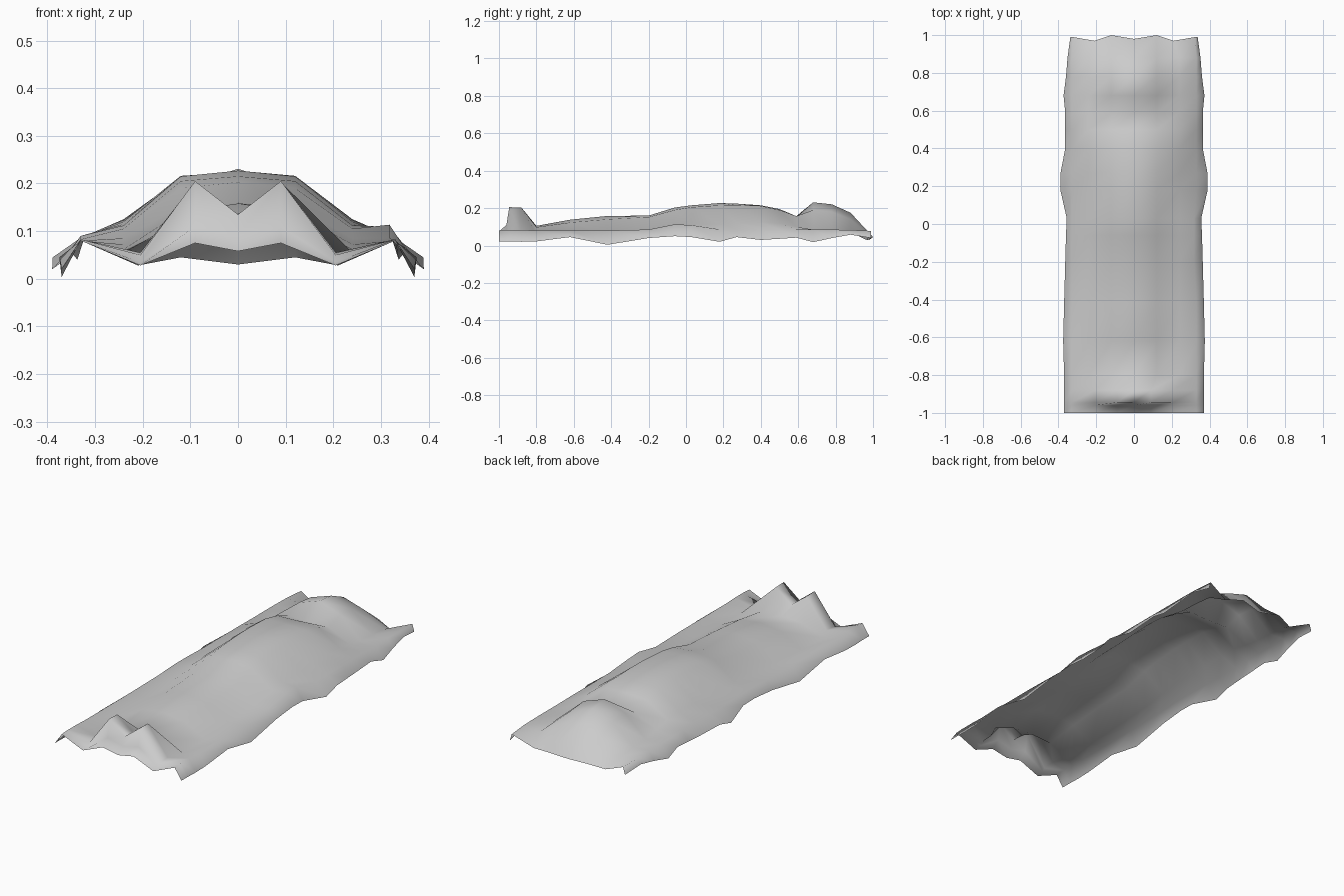
import bpy, bmesh

cloth = bpy.data.materials.new("grey cloth")
cloth.diffuse_color = (0.6, 0.6, 0.6, 1)

# Cross-sections of the draped sheet, front (feet) to back (head):
# y, heights at the four inner columns, then hem x and hem z
SECTIONS = [
    (-1.00, .058, .075, .028, .080, .370, .022),
    (-0.96, .090, .110, .035, .083, .370, .022),
    (-0.945, .135, .205, .050, .083, .370, .022),
    (-0.88, .135, .203, .055, .083, .370, .020),
    (-0.80, .105, .098, .055, .080, .370, .022),
    (-0.62, .138, .123, .062, .080, .375, .045),
    (-0.42, .158, .140, .072, .080, .370, .004),
    (-0.20, .160, .152, .085, .083, .364, .040),
    (-0.06, .203, .190, .105, .090, .360, .050),
    (0.03, .215, .205, .112, .090, .356, .045),
    (0.18, .227, .215, .115, .086, .390, .020),
    (0.27, .224, .216, .120, .086, .389, .045),
    (0.40, .215, .212, .125, .086, .364, .030),
    (0.50, .195, .190, .118, .086, .364, .036),
    (0.59, .152, .157, .100, .085, .364, .042),
    (0.68, .231, .190, .085, .085, .373, .018),
    (0.78, .220, .180, .080, .085, .360, .040),
    (0.88, .175, .140, .070, .083, .352, .058),
    (0.98, .030, .045, .028, .078, .337, .040),
]
FOOT_COLUMNS = (0, .09, .205, .33)
BODY_COLUMNS = (0, .12, .24, .33)
HEAD_COLUMNS = (0, .12, .21, .325)
HEAD_HEM_Y = (.98, 1.0, .97, .99, .99)


def section_points(row, side, last):
    y, hx, hz = row[0], row[5], row[6]
    cols = FOOT_COLUMNS if y < -0.85 else HEAD_COLUMNS if last else BODY_COLUMNS
    pts = [(side * x, y, z) for x, z in zip(cols, row[1:5])]
    pts.append((side * hx, y, hz))
    if side > 0 and -0.25 < y < 0.15:   # raised right forearm
        x, _, z = pts[3]
        pts[3] = (.318, y, z + max(0, .028 - .15 * abs(y + .03)))
    if last:   # wavy hem at the head
        pts = [(x, hy, z) for (x, _, z), hy in zip(pts, HEAD_HEM_Y)]
    return pts


# Draped sheet: open cloth surface over a lying figure
bm = bmesh.new()
grid = []
for i, row in enumerate(SECTIONS):
    last = i == len(SECTIONS) - 1
    left = section_points(row, -1, last)[:0:-1]
    right = section_points(row, 1, last)
    grid.append([bm.verts.new(p) for p in left + right])
for a, b in zip(grid, grid[1:]):
    for j in range(len(a) - 1):
        f = bm.faces.new((a[j], a[j + 1], b[j + 1], b[j]))
        f.smooth = True

mesh = bpy.data.meshes.new("draped_sheet")
bm.to_mesh(mesh)
bm.free()
mesh.materials.append(cloth)
obj = bpy.data.objects.new("draped_sheet", mesh)
bpy.context.collection.objects.link(obj)
